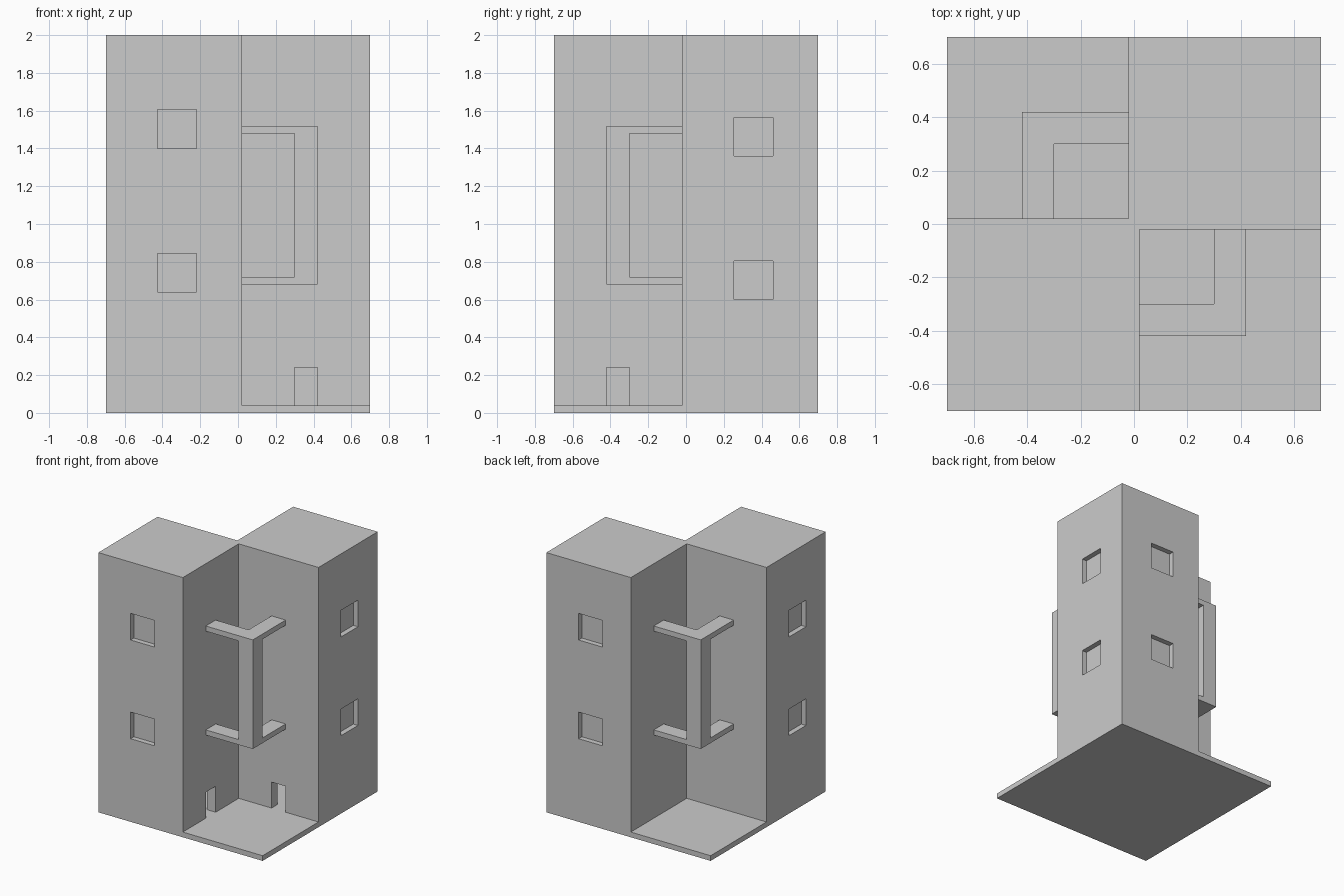
import bpy
import bmesh
from math import pi
from mathutils import Matrix

old = bpy.data.objects.get("Cube")
if old:
    bpy.data.objects.remove(old, do_unlink=True)

HALF, HEIGHT, SLAB = 0.70, 2.0, 0.04
LAP = 0.02           # towers overlap the centre lines by this much
WALL = 0.075
RECESS = 0.04
IN, OUT = 0.30, 0.42  # inner and outer edge of the frame and doors

plaster = bpy.data.materials.new("light_grey")
plaster.use_nodes = True
grey = (0.6, 0.6, 0.6, 1)
plaster.diffuse_color = grey
plaster.node_tree.nodes["Principled BSDF"].inputs["Base Color"].default_value = grey


def finish(name, bm):
    bmesh.ops.recalc_face_normals(bm, faces=bm.faces)
    mesh = bpy.data.meshes.new(name)
    bm.to_mesh(mesh)
    bm.free()
    mesh.materials.append(plaster)
    obj = bpy.data.objects.new(name, mesh)
    bpy.context.collection.objects.link(obj)
    return obj


def prism(name, outline, z0, z1, turn=0):
    """Extrude a plan outline upward, optionally turned about z."""
    bm = bmesh.new()
    face = bm.faces.new([bm.verts.new((x, y, z0)) for x, y in outline])
    ext = bmesh.ops.extrude_face_region(bm, geom=[face])
    verts = [v for v in ext["geom"] if isinstance(v, bmesh.types.BMVert)]
    bmesh.ops.translate(bm, verts=verts, vec=(0, 0, z1 - z0))
    bm.transform(Matrix.Rotation(turn, 4, 'Z'))
    return finish(name, bm)


def box(name, x, y, z, turn=0):
    outline = [(x[0], y[0]), (x[1], y[0]), (x[1], y[1]), (x[0], y[1])]
    return prism(name, outline, z[0], z[1], turn)


def cut(target, cutter):
    mod = target.modifiers.new(cutter.name, 'BOOLEAN')
    mod.operation = 'DIFFERENCE'
    mod.solver = 'EXACT'
    mod.object = cutter
    bpy.context.view_layer.objects.active = target
    bpy.ops.object.modifier_apply(modifier=mod.name)
    bpy.data.objects.remove(cutter, do_unlink=True)


# Ground slab
box("ground_slab", (-HALF, HALF), (-HALF, HALF), (0, SLAB))

# Two towers joined at the centre, drawn as half an outline turned twice
half = [(-HALF, LAP), (-HALF, -HALF), (LAP, -HALF), (LAP, -LAP)]
towers = prism("twin_towers", half + [(-x, -y) for x, y in half], SLAB, HEIGHT)

for turn in (0, pi):
    # Hollow room inside each tower
    room = (-HALF + WALL, LAP - WALL)
    cut(towers, box("room", room, room, (0, HEIGHT - WALL), turn))
    # Recessed windows on the two outer faces
    for z in (0.64, 1.40):
        cut(towers, box("front_window", (-0.425, -0.22), (-HALF - 0.1, -HALF + RECESS),
                        (z, z + 0.205), turn))
        cut(towers, box("side_window", (-HALF - 0.1, -HALF + RECESS), (-0.46, -0.255),
                        (z - 0.04, z + 0.165), turn))
    # Doorways facing the courtyard
    reach = 0.1
    cut(towers, box("doorway_a", (LAP - reach, LAP + reach), (-OUT, -IN), (0, 0.24), turn))
    cut(towers, box("doorway_b", (IN, OUT), (-LAP - reach, -LAP + reach), (0, 0.24), turn))

# Corner walkways and pillar in each courtyard
walkway = [(LAP, -OUT), (OUT, -OUT), (OUT, -LAP), (IN, -LAP), (IN, -IN), (LAP, -IN)]
for side, turn in (("front", 0), ("back", pi)):
    prism(side + "_lower_walkway", walkway, 0.68, 0.72, turn)
    prism(side + "_upper_walkway", walkway, 1.48, 1.52, turn)
    box(side + "_pillar", (IN, OUT), (-OUT, -IN), (0.72, 1.48), turn)
